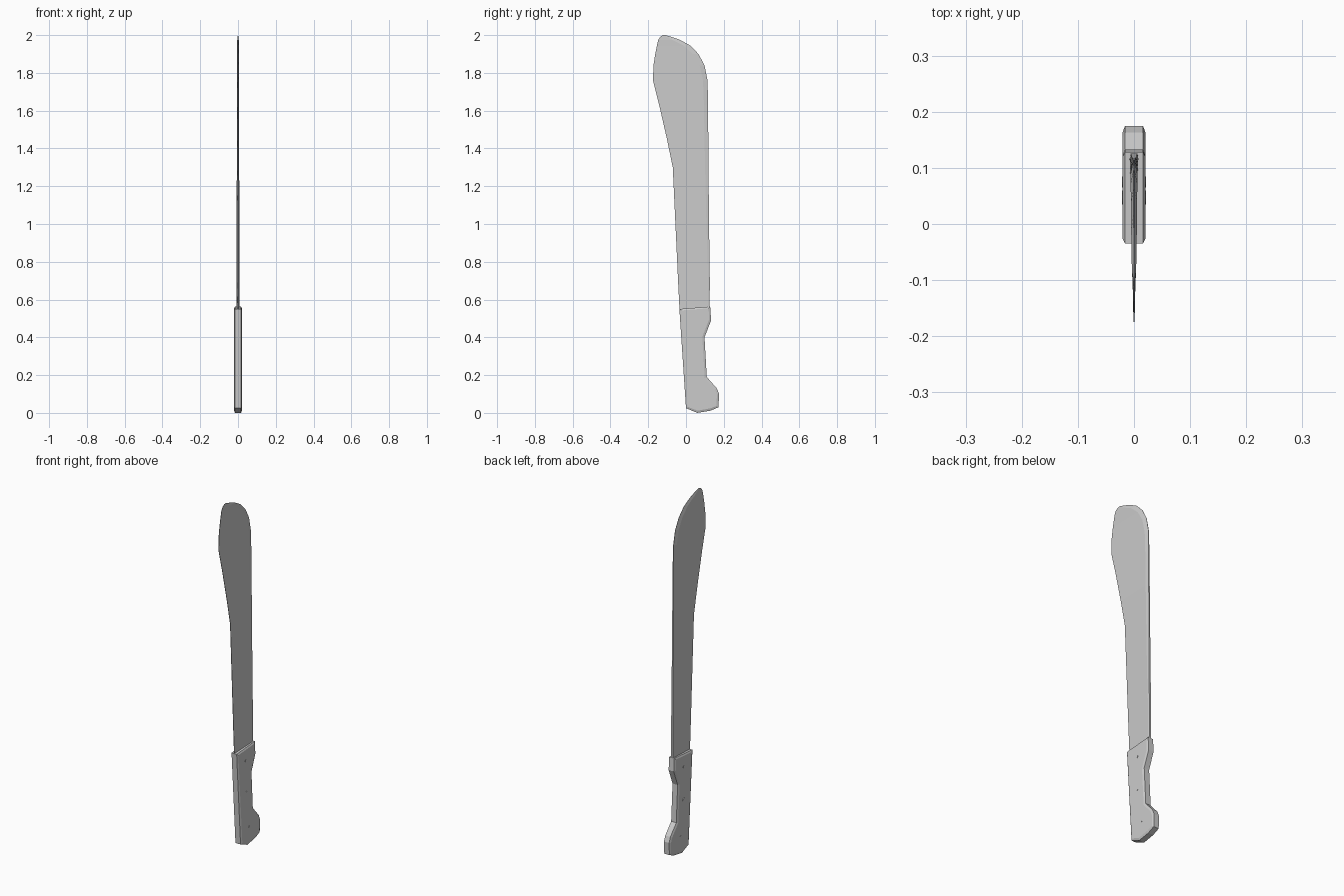
import bpy, bmesh, math
from mathutils import Matrix

if "Cube" in bpy.data.objects:
    bpy.data.objects.remove(bpy.data.objects["Cube"])


def finish(name, bm):
    bmesh.ops.recalc_face_normals(bm, faces=bm.faces[:])
    mesh = bpy.data.meshes.new(name)
    bm.to_mesh(mesh)
    bm.free()
    obj = bpy.data.objects.new(name, mesh)
    bpy.context.collection.objects.link(obj)
    return obj


# Blade: sections of z, cutting edge y, spine y, half thickness, spine bevel width, spine sharpness
sections = [
    (0.50, -0.032, 0.125, 0.008, 0.008, 0.8),
    (0.70, -0.042, 0.126, 0.007, 0.008, 0.8),
    (1.00, -0.056, 0.122, 0.007, 0.014, 0.7),
    (1.30, -0.070, 0.119, 0.0065, 0.018, 0.6),
    (1.45, -0.101, 0.118, 0.0065, 0.020, 0.5),
    (1.63, -0.142, 0.117, 0.006, 0.022, 0.4),
    (1.76, -0.175, 0.114, 0.006, 0.024, 0.2),
    (1.84, -0.172, 0.098, 0.006, 0.026, 0.1),
    (1.90, -0.163, 0.066, 0.0055, 0.030, 0.1),
    (1.945, -0.154, 0.022, 0.005, 0.036, 0.1),
    (1.975, -0.147, -0.032, 0.004, 0.040, 0.1),
    (1.99, -0.137, -0.075, 0.002, 0.025, 0.2),
    (2.00, -0.122, -0.108, 0.0006, 0.006, 0.8),
]
bm = bmesh.new()
rings = []
for z, edge, spine, t, bevel, sharp in sections:
    half = [(min(0.001, t), edge), (t, spine - bevel), (t * sharp, spine)]
    ring = half + [(-x, y) for x, y in reversed(half)]
    rings.append([bm.verts.new((x, y, z)) for x, y in ring])
for a, b in zip(rings, rings[1:]):
    for i in range(6):
        j = (i + 1) % 6
        bm.faces.new((a[i], a[j], b[j], b[i]))
bm.faces.new(rings[0])
bm.faces.new(rings[-1])
blade = finish("blade", bm)

# Handle: side profile as a slab, with both cheeks chamfered
profile = [
    (0.0, 0.025), (-0.035, 0.55), (0.128, 0.563), (0.133, 0.49),
    (0.098, 0.40), (0.110, 0.19), (0.163, 0.13), (0.175, 0.10), (0.172, 0.03),
    (0.130, 0.012), (0.060, 0.0),
]
bm = bmesh.new()
left = [bm.verts.new((-0.016, y, z)) for y, z in profile]
right = [bm.verts.new((0.016, y, z)) for y, z in profile]
cheeks = [bm.faces.new(left), bm.faces.new(right)]
for i in range(len(profile)):
    j = (i + 1) % len(profile)
    bm.faces.new((left[i], left[j], right[j], right[i]))
bmesh.ops.recalc_face_normals(bm, faces=bm.faces[:])
bmesh.ops.inset_region(bm, faces=cheeks, thickness=0.012, depth=0.0045)
handle = finish("handle", bm)

# Rivets: three small pins through the handle, just proud of each cheek
for n, (y, z) in enumerate([(0.045, 0.485), (0.05, 0.30), (0.075, 0.096)], 1):
    bm = bmesh.new()
    bmesh.ops.create_cone(
        bm, cap_ends=True, segments=12, radius1=0.010, radius2=0.010, depth=0.043,
        matrix=Matrix.Translation((0, y, z)) @ Matrix.Rotation(math.pi / 2, 4, 'Y'))
    finish(f"rivet_{n}", bm)
